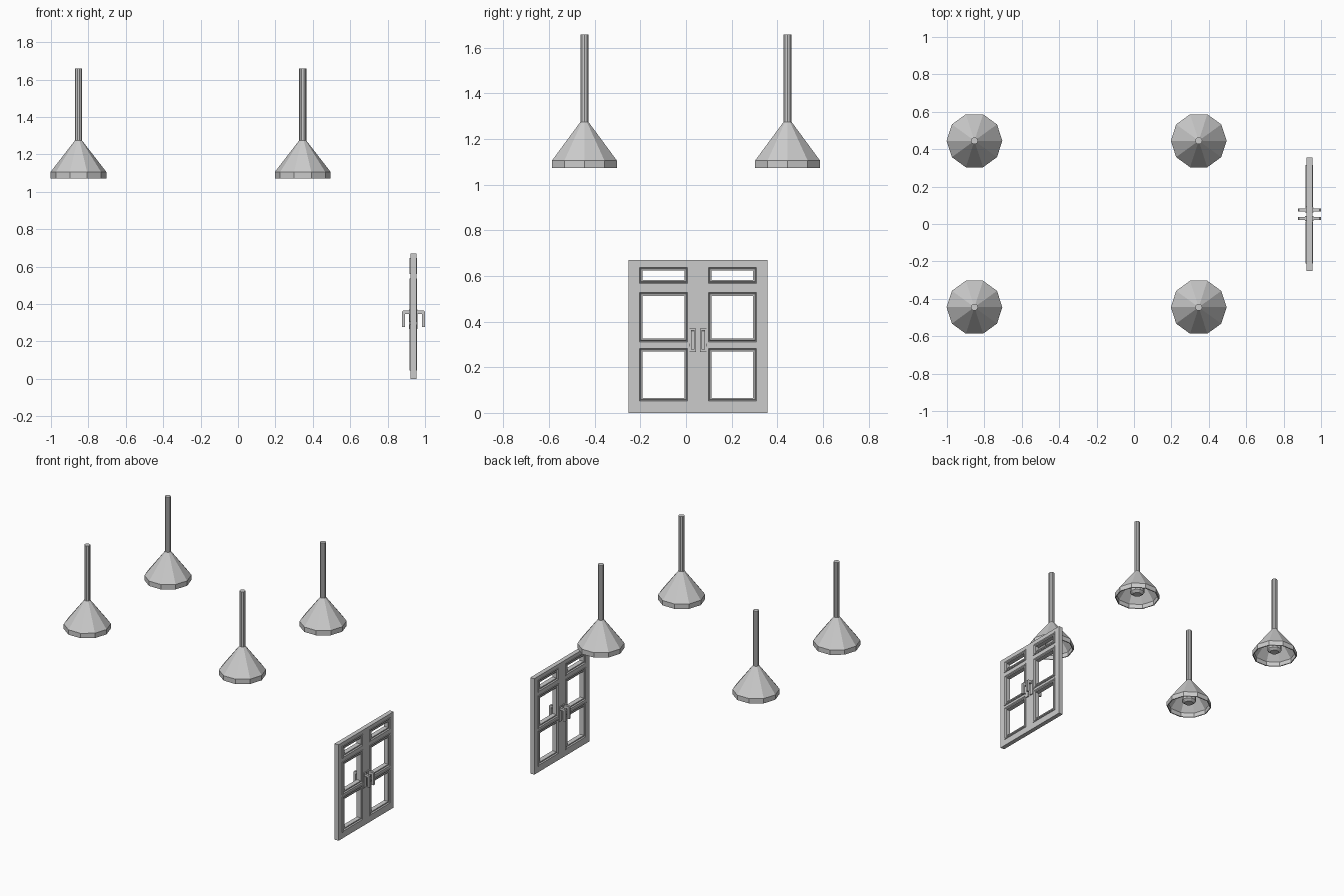
import bpy, bmesh, math

if "Cube" in bpy.data.objects:
    bpy.data.objects.remove(bpy.data.objects["Cube"])

def finish(name, bm):
    bmesh.ops.remove_doubles(bm, verts=bm.verts, dist=1e-5)
    bmesh.ops.recalc_face_normals(bm, faces=bm.faces)
    me = bpy.data.meshes.new(name)
    bm.to_mesh(me)
    bm.free()
    ob = bpy.data.objects.new(name, me)
    bpy.context.collection.objects.link(ob)
    return ob

def lathe(name, profile, loc, sides=10):
    bm = bmesh.new()
    rings = []
    for r, z in profile:
        rings.append([bm.verts.new((loc[0] + r * math.cos(2 * math.pi * i / sides),
                                    loc[1] + r * math.sin(2 * math.pi * i / sides), z))
                      for i in range(sides)])
    for a, b in zip(rings, rings[1:]):
        for i in range(sides):
            j = (i + 1) % sides
            bm.faces.new((a[i], a[j], b[j], b[i]))
    bm.faces.new(rings[0])
    bm.faces.new(rings[-1])
    return finish(name, bm)

# Pendant lamps: rod and hollow shade in one profile, with a bulb holder inside
lamp = [(.019, 1.658), (.019, 1.274), (.149, 1.106), (.149, 1.072),
        (.142, 1.072), (.142, 1.103), (.02, 1.258)]
bulb = [(.02, 1.258), (.03, 1.18), (.048, 1.15), (.048, 1.115), (.03, 1.1)]
for x in (-.853, .346):
    for y in (-.445, .445):
        lathe("pendant_lamp", lamp, (x, y))
        lathe("lamp_bulb", bulb, (x, y))

# Double door
DX, DY, HALF = .938, .0525, .0155
ys = [-.304, -.264, -.038, .038, .264, .304]
zs = [0, .044, .29, .304, .535, .56, .645, .67]

# Door slab: grid of cells with the window cells left open
bm = bmesh.new()
for i in range(5):
    for k in range(7):
        if i in (1, 3) and k in (1, 3, 5):
            continue
        bm.faces.new([bm.verts.new((DX, DY + y, z)) for y, z in
                      ((ys[i], zs[k]), (ys[i + 1], zs[k]),
                       (ys[i + 1], zs[k + 1]), (ys[i], zs[k + 1]))])
slab = finish("door_slab", bm)
sol = slab.modifiers.new("thickness", "SOLIDIFY")
sol.thickness = 2 * HALF
sol.offset = 0

# Window mouldings: (inset, half depth) swept round each opening, both sides
side = [(0, HALF), (0, .020), (.007, .020), (.012, .013), (.015, .016), (.022, .016)]
section = side + [(a, -b) for a, b in reversed(side)]

def moulding(y0, y1, z0, z1):
    bm = bmesh.new()
    rings = [[bm.verts.new((DX + d, DY + y, z)) for y, z in
              ((y0 + s, z0 + s), (y1 - s, z0 + s), (y1 - s, z1 - s), (y0 + s, z1 - s))]
             for s, d in section]
    for a, b in zip(rings, rings[1:]):
        for i in range(4):
            j = (i + 1) % 4
            bm.faces.new((a[i], a[j], b[j], b[i]))
    finish("window_moulding", bm)

for i in (1, 3):
    for k in (1, 3, 5):
        moulding(ys[i], ys[i + 1], zs[k], zs[k + 1])

# Handles: back plate and hooked pull, on both faces of both leaves
def prism(name, outline, yc, width, s):
    bm = bmesh.new()
    f = bm.faces.new([bm.verts.new((DX + s * x, yc - width / 2, z)) for x, z in outline])
    ext = bmesh.ops.extrude_face_region(bm, geom=[f])
    bmesh.ops.translate(bm, vec=(0, width, 0),
                        verts=[v for v in ext["geom"] if isinstance(v, bmesh.types.BMVert)])
    finish(name, bm)

plate = [(.0145, .266), (.023, .266), (.023, .370), (.0145, .370)]
pull = [(.022, .347), (.046, .347), (.046, .277), (.061, .277),
        (.061, .358), (.055, .364), (.022, .364)]
for s in (-1, 1):
    for off in (-.023, .023):
        prism("handle_plate", plate, DY + off, .028, s)
        prism("handle_pull", pull, DY + off, .016, s)
